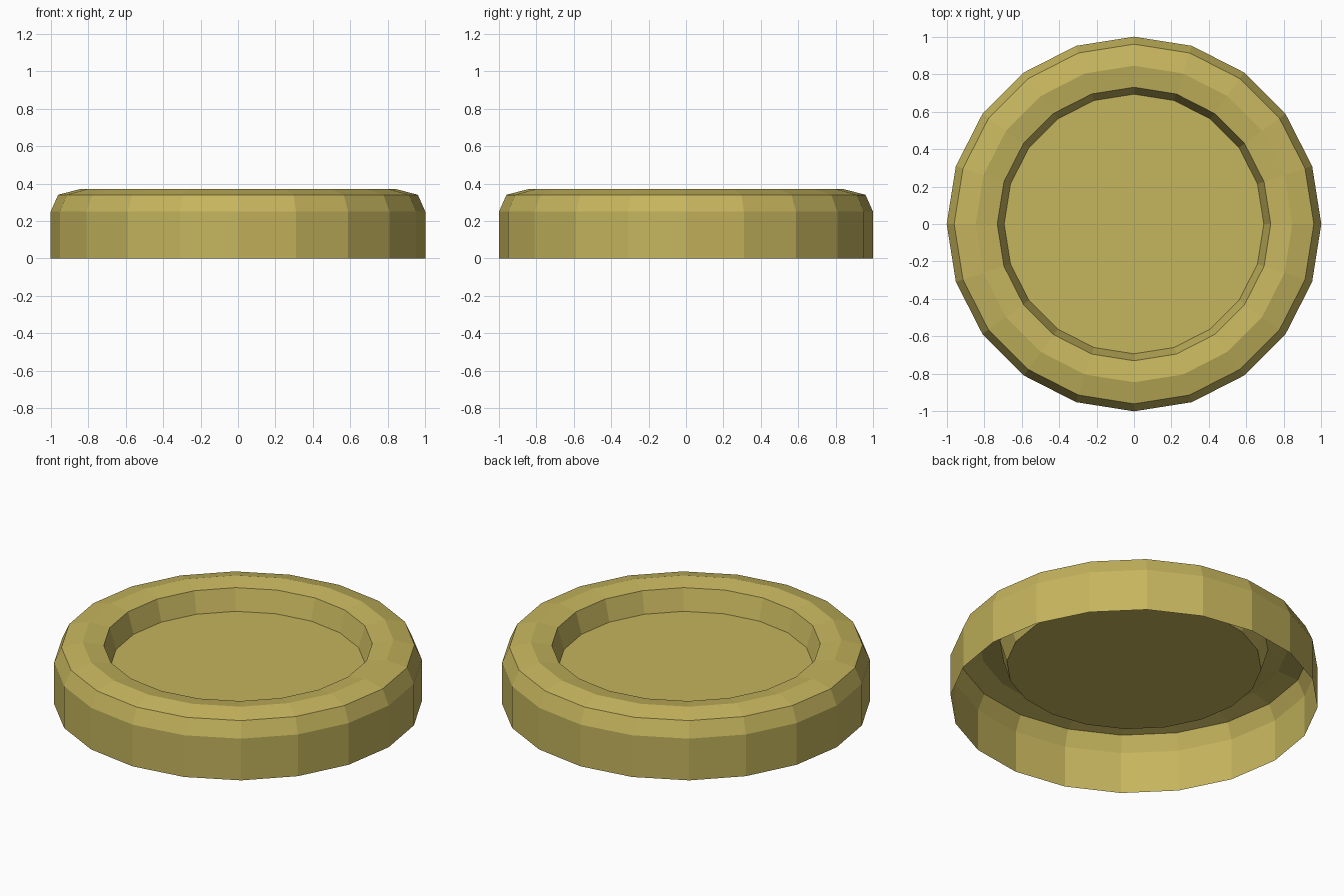
import bpy, bmesh
from math import sin, cos, pi

if "Cube" in bpy.data.objects:
    bpy.data.objects.remove(bpy.data.objects["Cube"])

SIDES = 20
# Profile from the open base, over the rolled rim, down to the recessed floor
PROFILE = [(1.0, 0.0), (1.0, 0.25), (0.96, 0.34), (0.845, 0.37),
           (0.73, 0.35), (0.693, 0.225)]

bm = bmesh.new()
rings = [[bm.verts.new((r * cos(2 * pi * i / SIDES), r * sin(2 * pi * i / SIDES), z))
          for i in range(SIDES)] for r, z in PROFILE]

# Side wall, rim and inner wall
for low, high in zip(rings, rings[1:]):
    for i in range(SIDES):
        j = (i + 1) % SIDES
        bm.faces.new((low[i], low[j], high[j], high[i]))

# Recessed floor; the underside stays open
bm.faces.new(rings[-1])

mesh = bpy.data.meshes.new("round_lid")
bm.to_mesh(mesh)
bm.free()
lid = bpy.data.objects.new("round_lid", mesh)
bpy.context.collection.objects.link(lid)

# Brass colour
brass = bpy.data.materials.new("brass")
brass.diffuse_color = (0.56, 0.46, 0.11, 1)
brass.use_nodes = True
brass.node_tree.nodes["Principled BSDF"].inputs["Base Color"].default_value = brass.diffuse_color
mesh.materials.append(brass)
